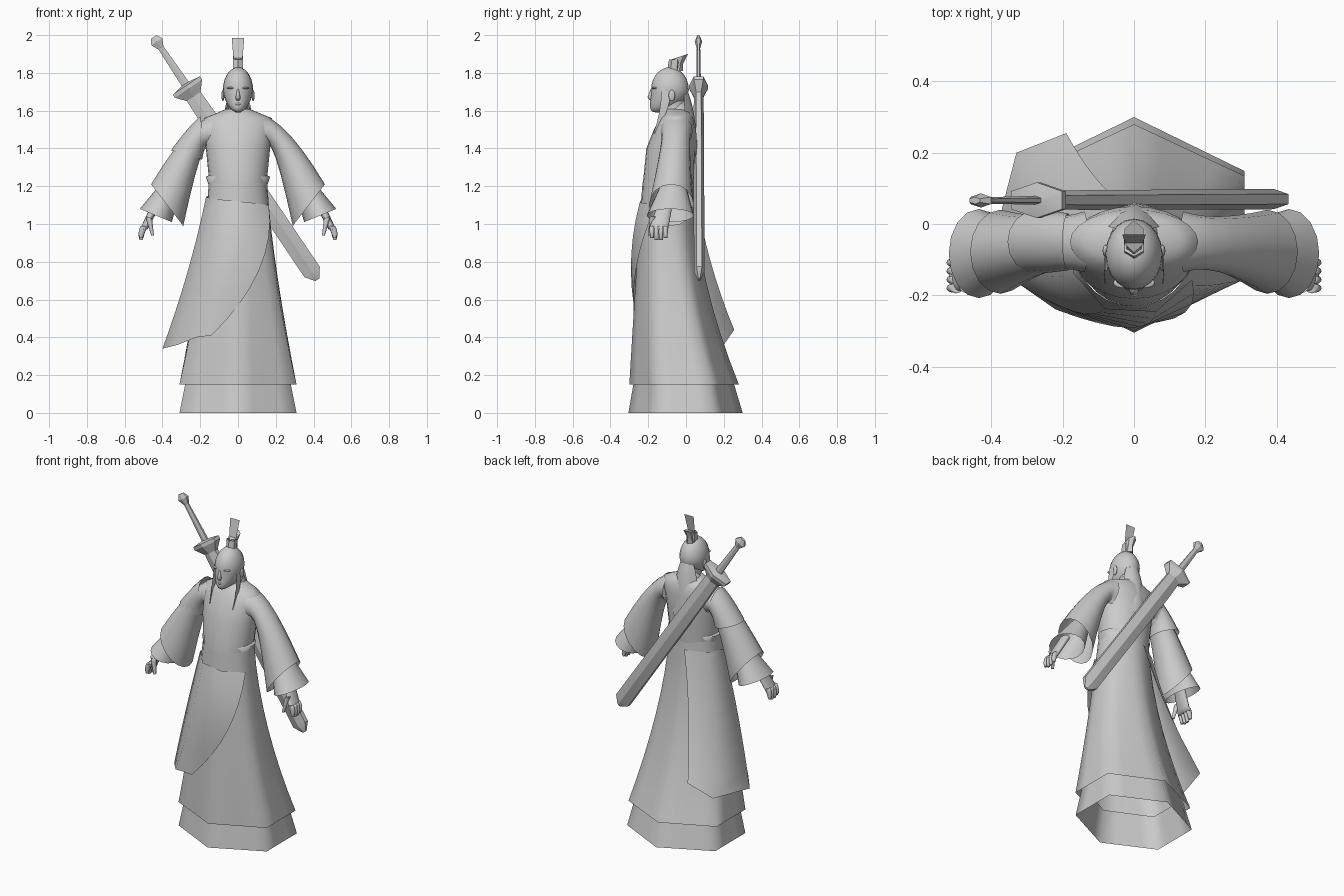
import bpy
import bmesh
from math import sin, cos, pi, radians
from mathutils import Vector, Matrix

default_cube = bpy.data.objects.get("Cube")
if default_cube:
    bpy.data.objects.remove(default_cube)

grey = bpy.data.materials.new("plain_grey")
grey.use_nodes = True
grey.diffuse_color = (0.6, 0.6, 0.6, 1)
grey.node_tree.nodes["Principled BSDF"].inputs["Base Color"].default_value = grey.diffuse_color


def finish(name, mesh, sharp_angle):
    mesh.materials.append(grey)
    mesh.shade_smooth()
    mesh.set_sharp_from_angle(angle=radians(sharp_angle))
    part = bpy.data.objects.new(name, mesh)
    bpy.context.collection.objects.link(part)


def make(name, verts, faces, sharp_angle=75):
    mesh = bpy.data.meshes.new(name)
    mesh.from_pydata(verts, [], faces)
    finish(name, mesh, sharp_angle)


def mix(start, end, t):
    return start + (end - start) * t


def bezier(points, t):
    """Point on the Bezier curve of any number of control points."""
    points = [Vector(p) for p in points]
    while len(points) > 1:
        points = [mix(a, b, t) for a, b in zip(points, points[1:])]
    return points[0]


def steps(count):
    return [i / count for i in range(count + 1)]


def ring(centre, u, v, sides, hexagon=0):
    """Ellipse with half axes u and v, blended towards a hexagon that points along v."""
    points = []
    for i in range(sides):
        angle = 2 * pi * i / sides
        straight = cos(pi / 6) / cos(angle % (pi / 3) - pi / 6)
        radius = mix(1, straight, hexagon)
        widen = mix(1, 1 / cos(pi / 6), hexagon)
        points.append(Vector(centre) - Vector(u) * sin(angle) * radius * widen
                      + Vector(v) * cos(angle) * radius)
    return points


def level(z, half_width, front, back, hexagon=0):
    """Horizontal ring of the body."""
    return ring((0, mix(front, back, 0.5), z), (half_width, 0, 0),
                (0, (back - front) / 2, 0), 24, hexagon)


def loft(name, rings, caps=True, sharp_angle=75):
    sides = len(rings[0])
    verts = [point for r in rings for point in r]
    faces = []
    for row in range(len(rings) - 1):
        for i in range(sides):
            a, b = row * sides + i, row * sides + (i + 1) % sides
            faces.append((a, b, b + sides, a + sides))
    if caps:
        last = len(verts) - sides
        faces += [range(sides)[::-1], range(last, last + sides)]
    make(name, verts, faces, sharp_angle)


def sheet(name, columns, rows=8):
    """Cloth or hair surface spanned between Bezier columns."""
    verts = [bezier(column, t) for column in columns for t in steps(rows)]
    height = rows + 1
    faces = []
    for column in range(len(columns) - 1):
        for row in range(rows):
            a = column * height + row
            faces.append((a, a + 1, a + 1 + height, a + height))
    make(name, verts, faces)


def ball(name, centre, size, shape=None):
    bm = bmesh.new()
    bmesh.ops.create_uvsphere(bm, u_segments=20, v_segments=14, radius=1)
    if shape:
        for vert in bm.verts:
            shape(vert.co)
    bm.transform(Matrix.Translation(centre) @ Matrix.Diagonal((*size, 1)))
    mesh = bpy.data.meshes.new(name)
    bm.to_mesh(mesh)
    bm.free()
    finish(name, mesh, 75)


def limb(name, side, outer, inner, depth, caps=False):
    """Tube between an outer and an inner (x, z) curve; depth holds (y, half depth)."""
    rings = []
    for t in steps(6):
        out, inn, (y, half_depth) = bezier(outer, t), bezier(inner, t), bezier(depth, t)
        middle, half = (out + inn) / 2, (out - inn) / 2
        rings.append(ring((side * middle.x, y, middle.y), (side * half.x, 0, half.y),
                          (0, half_depth, 0), 16))
    loft(name, rings, caps)


# Skirts: round at the waist, hexagonal at the hem
def skirt_level(t):
    return level(mix(1.22, 0.15, t), mix(0.155, 0.31, t ** 1.4), mix(-0.23, -0.3, t ** 0.9),
                 mix(0.04, 0.28, t ** 1.8), t ** 0.7)


loft("outer_skirt", [skirt_level(t) for t in steps(8)], caps=False)
loft("under_skirt", [level(0.2, 0.27, -0.27, 0.24, 1), level(0, 0.31, -0.305, 0.3, 1)], caps=False)

# Torso, sash flaring at the sides, and collar
loft("torso", [level(1.2, 0.15, -0.23, 0.04), level(1.4, 0.17, -0.21, 0.05),
               level(1.5, 0.18, -0.17, 0.05), level(1.56, 0.18, -0.14, 0.04),
               level(1.58, 0.13, -0.125, 0.03), level(1.61, 0.06, -0.11, 0.01)])
loft("sash", [level(1.19, 0.15, -0.21, 0.02), level(1.25, 0.17, -0.21, 0.03),
              level(1.26, 0.15, -0.2, 0.02)], caps=False)
collar_base = ring((0, -0.05, 1.56), (0.09, 0, 0), (0, 0.09, 0.02), 16)
collar_edge = ring((0, -0.06, 1.61), (0.06, 0, 0), (0, 0.06, 0.05), 16)
loft("collar", [collar_base, collar_edge], caps=False)

# Overlapping skirt panel: from the front around the right side to the back
hem = [(-0.14, -0.265, 0.41), (-0.22, -0.24, 0.4), (-0.32, -0.17, 0.36),
       (-0.4, -0.07, 0.34), (-0.33, 0.2, 0.36), (-0.19, 0.255, 0.44)]
panel = []
for t, low in zip(steps(5), hem):
    turn = mix(-1.2, 3, t)
    high = Vector((-0.175 * sin(turn), -0.1 - 0.155 * cos(turn), mix(1.1, 1.17, t)))
    lean = Vector((0.2 * (1 - t) ** 2, mix(-0.11, -0.05, t), 0))
    panel.append((high, mix(high, Vector(low), 0.5) + lean, low))
sheet("wrap_panel", panel)


# Head: a ball that narrows and moves forward towards the chin
def chin(co):
    drop = max(0, -co.z)
    co.x *= 1 - drop / 8
    co.y -= 0.7 * drop ** 2


ball("head", (0, -0.085, 1.71), (0.08, 0.1, 0.12), chin)
loft("neck", [level(z, 0.05, -0.12, -0.01) for z in (1.5, 1.66)])
loft("nose", [level(1.715, 0.004, -0.187, -0.17), level(1.67, 0.013, -0.204, -0.17),
              level(1.655, 0.01, -0.19, -0.17)])
ball("lips", (0, -0.182, 1.635), (0.018, 0.01, 0.007))

# Hair down the back, topknot, crown band and upright plate
back_hair = []
for t in steps(4):
    across = 2 * t - 1
    bend = across ** 2
    back_hair.append(((0.04 * across, 0.01 - 0.02 * bend, 1.7),
                      (0.1 * across, 0.06 - 0.08 * bend, 1.58),
                      (0.06 * across, 0.06 - bend / 70, 1.33 + bend / 20)))
sheet("back_hair", back_hair)


def tilted_ring(y, z, width, length, rise):
    return ring((0, y, z), (width, 0, 0), (0, length, rise), 6)


loft("topknot", [tilted_ring(-0.055, 1.81, 0.026, 0.04, 0), tilted_ring(-0.045, 1.85, 0.02, 0.03, 0),
                 tilted_ring(-0.035, 1.885, 0.03, 0.045, 0.015)], sharp_angle=25)
loft("crown_band", [tilted_ring(-0.065, 1.81, 0.03, 0.035, 0),
                    tilted_ring(-0.06, 1.87, 0.032, 0.03, 0)], caps=False, sharp_angle=25)
make("crown_plate", [(-0.022, -0.06, 1.85), (0.022, -0.06, 1.85),
                     (0.033, -0.03, 1.985), (-0.033, -0.03, 1.985)], [range(4)])

# Parts found on both sides
for side, word in ((1, "left"), (-1, "right")):
    ball(word + "_brow", (side * 0.032, -0.165, 1.72), (0.026, 0.015, 0.006))
    ball(word + "_ear", (side * 0.08, -0.075, 1.68), (0.008, 0.017, 0.03))
    sheet(word + "_hair_lock", [
        ((side * 0.075, y, 1.72), (side * 0.09, y, 1.6), (side * 0.08, y / 6 - 0.15, 1.48))
        for y in (-0.13, -0.1, -0.08)])

    # Wide sleeve with a slanted opening, and the cuff below it
    limb(word + "_sleeve", side, [(0.13, 1.58), (0.27, 1.53), (0.46, 1.21)],
         [(0.15, 1.4), (0.18, 1.5), (0.29, 0.99)], [(-0.05, 0.085), (-0.05, 0.055), (-0.078, 0.118)])
    limb(word + "_cuff", side, [(0.38, 1.25), (0.52, 1.08)], [(0.3, 1.2), (0.35, 1.01)],
         [(-0.065, 0.06), (-0.083, 0.125)])

    # Hand with four fingers and a thumb
    limb(word + "_hand", side, [(0.45, 1.12), (0.52, 0.97)], [(0.41, 1.1), (0.48, 0.97)],
         [(-0.11, 0.04), (-0.145, 0.05)], caps=True)
    for finger in range(4):
        y = -0.18 + finger / 42
        tip = 0.91 + abs(finger - 1.5) / 100
        limb(f"{word}_finger_{finger + 1}", side, [(0.515, 0.99), (0.535, 0.95), (0.52, tip)],
             [(0.48, 0.99), (0.495, 0.95), (0.505, tip)], [(y, 0.014), (y, 0.01)], caps=True)
    limb(word + "_thumb", side, [(0.49, 1.04), (0.46, 0.94)], [(0.455, 1.03), (0.445, 0.94)],
         [(-0.175, 0.018), (-0.19, 0.01)], caps=True)

# Short flared over-sleeve on the right arm
limb("right_over_sleeve", -1, [(0.2, 1.57), (0.26, 1.52), (0.355, 1.39)],
     [(0.17, 1.4), (0.18, 1.4), (0.19, 1.34)], [(-0.05, 0.08), (-0.05, 0.09)])

# Sword slung across the back, described by distance from the pommel and half width
pommel = Vector((-0.43, 0.066, 1.965))
blade_end = Vector((0.41, 0.07, 0.72))
axis = (blade_end - pommel).normalized()
across = axis.cross(Vector((0, 1, 0)))


def sword_part(name, *rows):
    loft(name, [ring(pommel + axis * distance, across * width, (0, width / 2, 0), 6)
                for distance, width in rows], sharp_angle=25)


sword_part("sword_pommel", (-0.03, 0.02), (0, 0.04), (0.04, 0.018))
sword_part("sword_handle", (0.03, 0.018), (0.3, 0.026))
sword_part("sword_guard", (0.27, 0.03), (0.28, 0.1), (0.3, 0.1), (0.35, 0.05))
sword_part("sword_sheath", (0.33, 0.05), (0.5, 0.055), (1.47, 0.057), (1.52, 0.015))
